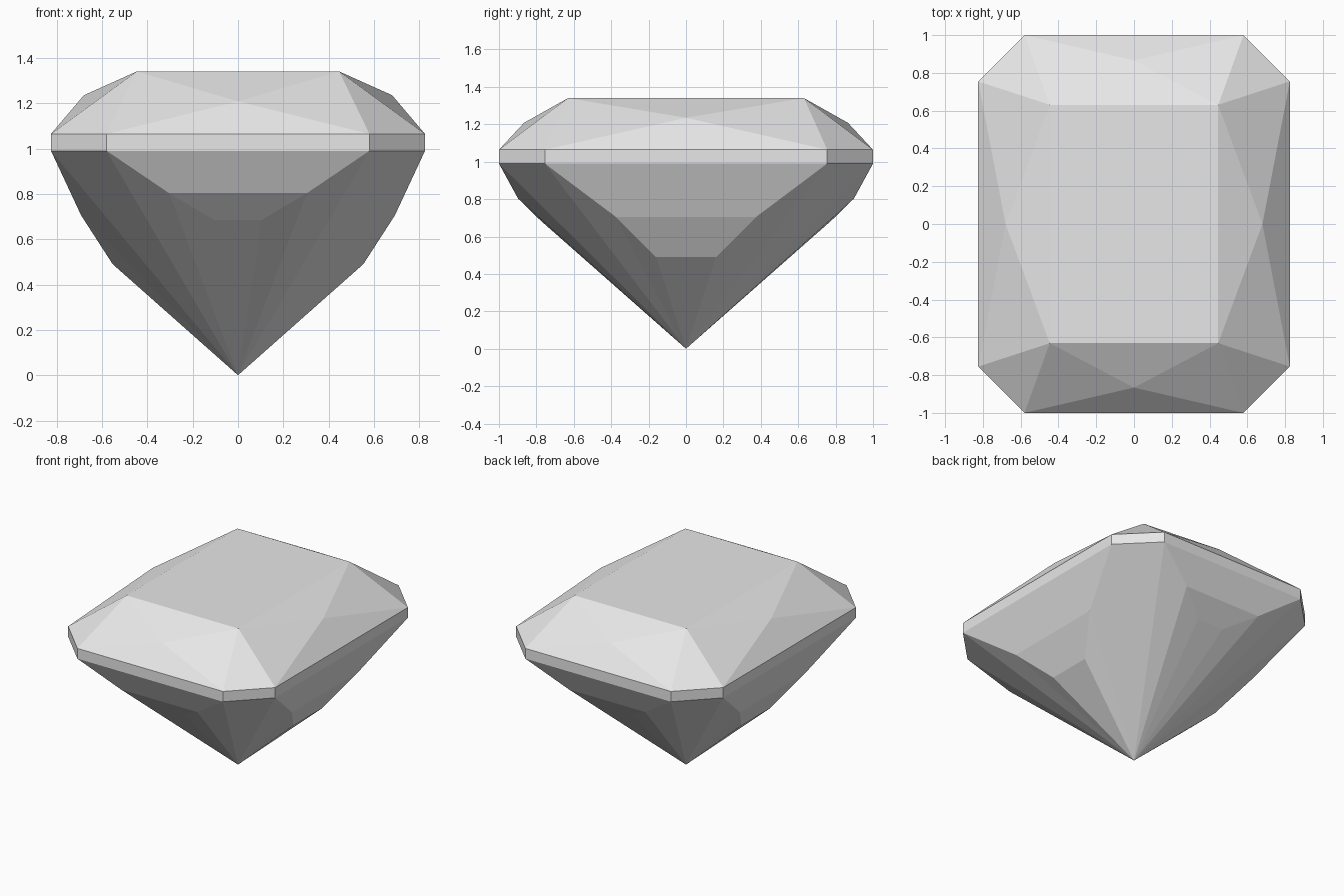
import bpy, bmesh, math
from mathutils import Vector

cube = bpy.data.objects.get("Cube")
if cube:
    bpy.data.objects.remove(cube, do_unlink=True)

stone = bpy.data.materials.new("pale grey stone")
stone.use_nodes = True
GREY = (0.8, 0.8, 0.8, 1)
stone.diffuse_color = GREY
stone.node_tree.nodes["Principled BSDF"].inputs["Base Color"].default_value = GREY

CENTRE = Vector((0, 0, 0.9))
GIRDLE_LOW, GIRDLE_HIGH, TABLE_Z = 0.99, 1.064, 1.34


def on_plane(p, axis):
    """Project a point onto the symmetry plane across the given axis."""
    q = list(p)
    q[axis] = 0
    return tuple(q)


def make_part(name, quarter):
    """Mirror one quarter's facets into all four and join flat neighbours."""
    bm = bmesh.new()
    for sx in (1, -1):
        for sy in (1, -1):
            for facet in quarter:
                f = bm.faces.new([bm.verts.new((x * sx, y * sy, z)) for x, y, z in facet])
                f.normal_update()
                if f.normal.dot(f.calc_center_median() - CENTRE) < 0:
                    f.normal_flip()
    bmesh.ops.remove_doubles(bm, verts=bm.verts, dist=0.0005)
    bmesh.ops.dissolve_limit(bm, angle_limit=math.radians(0.3),
                             verts=bm.verts, edges=bm.edges)
    mesh = bpy.data.meshes.new(name)
    bm.to_mesh(mesh)
    bm.free()
    mesh.materials.append(stone)
    obj = bpy.data.objects.new(name, mesh)
    bpy.context.collection.objects.link(obj)


def corners(z):
    """The two ends of the clipped corner: on the long side, on the end."""
    return (0.825, 0.755, z), (0.58, 1.0, z)


side_low, end_low = corners(GIRDLE_LOW)
side_high, end_high = corners(GIRDLE_HIGH)

# Crown: table, corner facet, and star facets meeting at mid-side points
table = (0.446, 0.631, TABLE_Z)
crown = [[table, on_plane(table, 0), (0, 0, TABLE_Z), on_plane(table, 1)],
         [side_high, end_high, table]]
for girdle, star, axis in ((side_high, (0.68, 0, 1.235), 1),
                           (end_high, (0, 0.866, 1.208), 0)):
    crown += [[girdle, on_plane(girdle, axis), star],
              [girdle, star, table],
              [table, star, on_plane(table, axis)]]
make_part("crown", crown)

# Girdle: thin upright band
make_part("girdle", [
    [side_low, end_low, end_high, side_high],
    [side_low, side_high, on_plane(side_high, 1), on_plane(side_low, 1)],
    [end_low, end_high, on_plane(end_high, 0), on_plane(end_low, 0)]])

# Pavilion: stepped facets on each side, narrowing to the point
tip = (0, 0, 0)
pavilion = [[side_low, end_low, tip]]
steps = (
    ([side_low, (0.692, 0.375, 0.705), (0.553, 0.16, 0.49)], 1),
    ([end_low, (0.304, 0.898, 0.803), (0.105, 0.777, 0.685)], 0))
for chain, axis in steps:
    for a, b in zip(chain, chain[1:]):
        pavilion += [[a, on_plane(a, axis), on_plane(b, axis), b], [a, b, tip]]
    last = chain[-1]
    pavilion.append([last, on_plane(last, axis), tip])
make_part("pavilion", pavilion)
